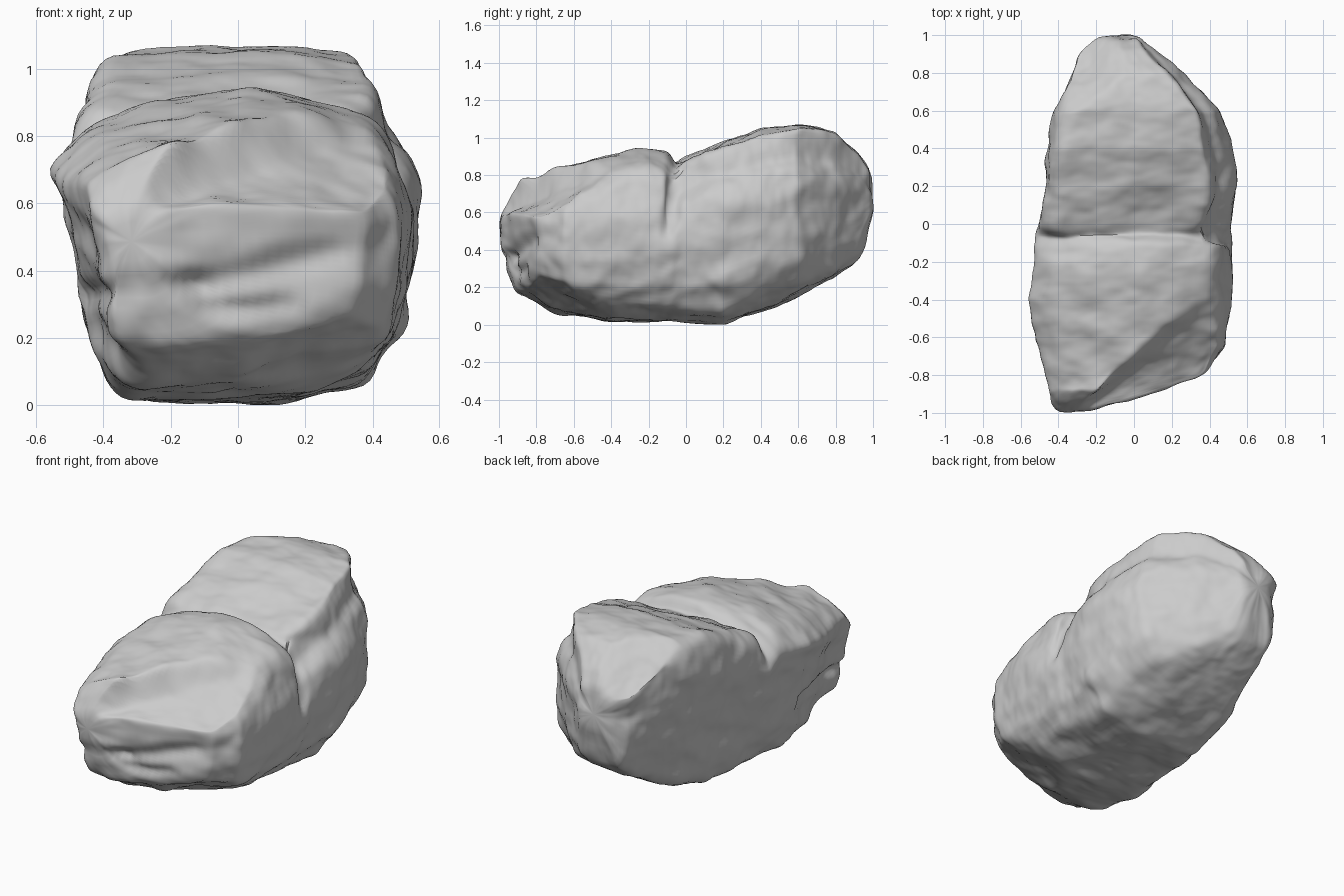
import bpy, bmesh, math
from mathutils import Vector, noise
from mathutils.geometry import intersect_point_line

old = bpy.data.objects.get("Cube")
if old:
    bpy.data.objects.remove(old, do_unlink=True)

ROWS, COLS = 170, 140
END = 1.005

# Stations along the boulder: y, left x, right x, bottom z, top z
STATIONS = [
    (-END, -.39, -.25, .41, .57),
    (-.95, -.44, -.12, .26, .7),
    (-.89, -.46, .08, .17, .8),
    (-.8, -.48, .38, .13, .83),
    (-.65, -.51, .48, .06, .86),
    (-.4, -.56, .51, .02, .92),
    (-.2, -.54, .52, .01, .95),
    (-.1, -.53, .52, .01, .93),
    (-.06, -.52, .52, .01, .86),
    (0, -.51, .52, .01, .89),
    (.2, -.48, .55, 0, .98),
    (.4, -.46, .52, .08, 1.05),
    (.6, -.42, .47, .16, 1.08),
    (.8, -.34, .26, .24, 1.04),
    (.93, -.28, .1, .36, .92),
    (END, -.18, .03, .59, .77),
]

# Cross-sections as fractions of width and height, going round the edge:
# domed front lobe and flat-topped rear lobe, which share their underside
UNDERSIDE = [(.95, .21), (.86, .08), (.68, .02), (.22, 0), (.16, .06), (.1, .28)]
FRONT = [(0, .76), (.03, .81), (.1, .87), (.25, .94), (.55, 1), (.72, .98),
         (.9, .89), (.95, .82), (1, .62), (.99, .35)] + UNDERSIDE
REAR = [(0, .75), (.01, .87), (.04, .95), (.1, 1), (.5, .99), (.86, .98),
        (.89, .8), (.95, .75), (1, .64), (.98, .4)] + UNDERSIDE

# Cracks in the front face, as x,z start, x,z end, width, depth
FRONT_CRACKS = [
    ((-.45, .33), (-.1, .36), .035, .035),
    ((-.1, .36), (.3, .46), .04, .025),
    ((-.1, .28), (.15, .3), .03, .02),
]


def station_at(y):
    """Linear blend between neighbouring stations."""
    for a, b in zip(STATIONS, STATIONS[1:]):
        if y <= b[0]:
            t = (y - a[0]) / (b[0] - a[0])
            return [p + (q - p) * t for p, q in zip(a, b)]
    return list(STATIONS[-1])


def outline(section):
    """Evenly spaced points round a section."""
    pts = [Vector(p) for p in section]
    pts.append(pts[0])
    lengths = [(b - a).length for a, b in zip(pts, pts[1:])]
    step = sum(lengths) / COLS
    result = []
    for k in range(COLS):
        d, i = k * step, 0
        while d > lengths[i]:
            d -= lengths[i]
            i += 1
        result.append(pts[i].lerp(pts[i + 1], d / lengths[i]))
    return result


def ramp(value, width):
    """Smooth step from 0 to 1."""
    t = min(max(value / width, 0), 1)
    return t * t * (3 - 2 * t)


def shelf_height(x, y):
    """Sloping shelf in front of the diagonal brow."""
    behind = (y + .87) * .74 - (x + .12) * .68
    return .62 - .22 * (x + .12) + .63 * (y + .9) + .4 * ramp(behind, .07)


def rear_slope(x, y):
    """Facet cut from the upper rear left corner."""
    return 1.15 + .48 * (x + .44) - .87 * (y - .45)


def chin_slope(x, y):
    """Facet cut from the lower front corner."""
    return .26 + .4 * (x - .38) - .43 * (y + .75)


def crack(p, a, b, width, depth):
    """Soft dent around a line segment in a flat projection."""
    t = intersect_point_line(p, a, b)[1]
    near = Vector(a).lerp(Vector(b), min(max(t, 0), 1))
    return depth * math.exp(-((p - near).length / width) ** 2)


def roughness(p):
    """Broad lumps, hammered dents, tilted strata and fine pitting."""
    lumps = noise.noise(p * 2.6) * .02
    dents = noise.noise(p * 6) * .016
    tilted = Vector((p.x * 2, p.y * 2, p.z * 6 - p.y * 2))
    strata = (.2 - abs(noise.noise(tilted))) * .018
    pits = noise.fractal(p * 11, 1, 2, 3) * .008
    return lumps + dents + strata + pits


def wear(bm, rounds):
    """Round off edges."""
    for _ in range(rounds):
        bmesh.ops.smooth_vert(bm, verts=bm.verts, factor=.5,
                              use_axis_x=True, use_axis_y=True, use_axis_z=True)


# Body: loft the blended sections along the stations, then cut the facets
bm = bmesh.new()
front, rear = outline(FRONT), outline(REAR)
rings = []
for r in range(ROWS + 1):
    y, left, right, low, high = station_at(END * (2 * r / ROWS - 1))
    blend = ramp(y + .1, .08)
    ring = []
    for f, b in zip(front, rear):
        p = f.lerp(b, blend)
        x = left + (right - left) * p.x
        z = low + (high - low) * p.y
        z = min(z, shelf_height(x, y) if y < -.1 else rear_slope(x, y))
        z = max(z, chin_slope(x, y))
        ring.append(bm.verts.new((x, y, z)))
    rings.append(ring)
for a, b in zip(rings, rings[1:]):
    for i in range(COLS):
        j = (i + 1) % COLS
        bm.faces.new((a[i], a[j], b[j], b[i]))
caps = [bm.faces.new(rings[0]), bm.faces.new(rings[-1])]
bmesh.ops.poke(bm, faces=caps)
bmesh.ops.recalc_face_normals(bm, faces=bm.faces)
wear(bm, 4)
bm.normal_update()

# Surface relief and cracks
offsets = []
for v in bm.verts:
    p, n = v.co, v.normal
    move = roughness(p)
    if p.y < -.4 and n.z > -.7:
        flat = Vector((p.x, p.z))
        move -= sum(crack(flat, *c) for c in FRONT_CRACKS)
    if n.x > .4:
        flat = Vector((p.y, p.z))
        move -= crack(flat, (-.05, .85), (-.1, .5), .035, .03)
    offsets.append(n * move)
for v, offset in zip(bm.verts, offsets):
    v.co += offset
wear(bm, 1)

# Rest the boulder on the ground
ground = min(v.co.z for v in bm.verts)
bmesh.ops.translate(bm, verts=bm.verts, vec=(0, 0, -ground))

mesh = bpy.data.meshes.new("boulder")
bm.to_mesh(mesh)
bm.free()
boulder = bpy.data.objects.new("boulder", mesh)
bpy.context.collection.objects.link(boulder)

# Stone colour
stone = bpy.data.materials.new("grey stone")
stone.use_nodes = True
grey = (.6, .6, .6, 1)
stone.diffuse_color = grey
shader = next(n for n in stone.node_tree.nodes if n.type == "BSDF_PRINCIPLED")
shader.inputs["Base Color"].default_value = grey
mesh.materials.append(stone)

bpy.ops.object.select_all(action="DESELECT")
boulder.select_set(True)
bpy.context.view_layer.objects.active = boulder
bpy.ops.object.shade_smooth_by_angle(angle=math.radians(50))
